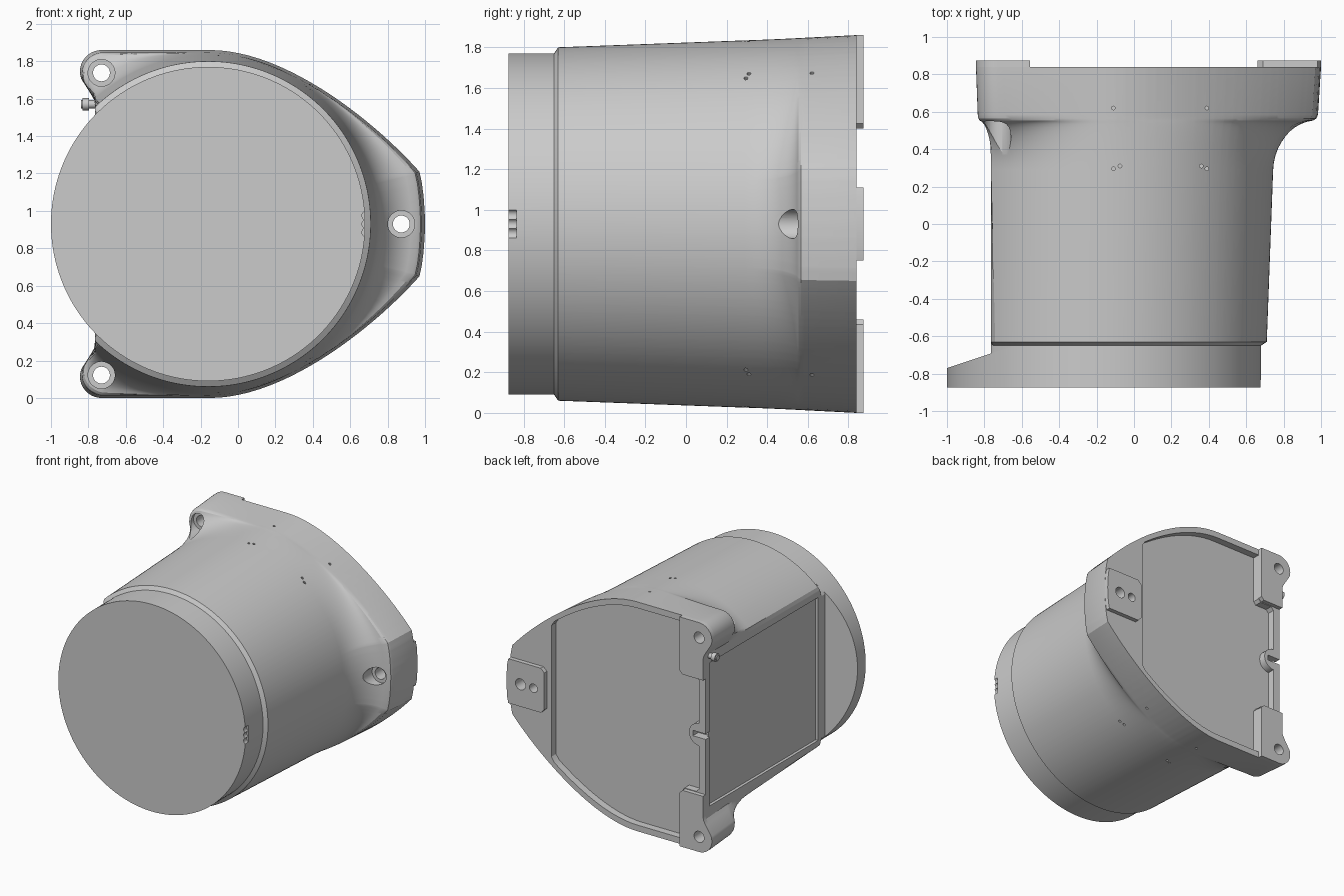
import bpy, bmesh, math
from mathutils import Vector, Matrix
from mathutils.geometry import interpolate_bezier

if "Cube" in bpy.data.objects:
    bpy.data.objects.remove(bpy.data.objects["Cube"])

CX, CZ, FLAT = -0.16, 0.93, -0.765   # barrel axis and flat side plane
EARS = [(-0.73, 1.738), (-0.73, 0.122)]


def make(name, bm):
    bmesh.ops.recalc_face_normals(bm, faces=bm.faces[:])
    me = bpy.data.meshes.new(name)
    bm.to_mesh(me)
    bm.free()
    ob = bpy.data.objects.new(name, me)
    bpy.context.collection.objects.link(ob)
    return ob


def loft(name, rings):
    bm = bmesh.new()
    vs = [[bm.verts.new(p) for p in r] for r in rings]
    n = len(vs[0])
    for a, b in zip(vs, vs[1:]):
        for i in range(n):
            bm.faces.new((a[i], a[(i + 1) % n], b[(i + 1) % n], b[i]))
    bm.faces.new(vs[0])
    bm.faces.new(vs[-1])
    return make(name, bm)


def prism(name, pts, y0, y1):
    return loft(name, [[(x, y, z) for x, z in pts] for y in (y0, y1)])


def circle(x, z, r, n=32):
    return [(x + r * math.cos(2 * math.pi * i / n), z + r * math.sin(2 * math.pi * i / n)) for i in range(n)]


def rect(x0, x1, z0, z1):
    return [(x0, z0), (x1, z0), (x1, z1), (x0, z1)]


def cut(ob, cutter):
    m = ob.modifiers.new("cut", 'BOOLEAN')
    m.operation, m.solver, m.object = 'DIFFERENCE', 'EXACT', cutter
    bpy.context.view_layer.objects.active = ob
    bpy.ops.object.modifier_apply(modifier=m.name)
    bpy.data.objects.remove(cutter)


def mirror(pts):
    return [(x, 2 * CZ - z) for x, z in reversed(pts)]


# Flange outline, upper half from right tip to the flat side
curve = interpolate_bezier(Vector((0.97, 1.21, 0)), Vector((0.72, 1.49, 0)),
                           Vector((0.25, 1.86, 0)), Vector((-0.15, 1.86, 0)), 24)
top_curve = [(p.x, p.y) for p in curve]
ear_arc = [(EARS[0][0] + 0.115 * math.cos(math.radians(a)),
            1.745 + 0.115 * math.sin(math.radians(a))) for a in range(90, 206, 10)]
upper = [(1.0, CZ), (0.998, 1.0), (0.992, 1.08), (0.983, 1.15)] + top_curve + \
    [(-0.4, 1.86)] + ear_arc + [(-0.79, 1.63), (-0.77, 1.595), (FLAT, 1.56)]
outline = upper + mirror(upper)[:-1]


def outline_r(a):
    d = (math.cos(a), math.sin(a))
    best = 0
    for (x0, z0), (x1, z1) in zip(outline, outline[1:] + outline[:1]):
        px, pz, ex, ez = x0 - CX, z0 - CZ, x1 - x0, z1 - z0
        den = d[0] * ez - d[1] * ex
        if abs(den) < 1e-9:
            continue
        r = (px * ez - pz * ex) / den
        s = (px * d[1] - pz * d[0]) / den
        if r > 0 and -1e-6 <= s <= 1 + 1e-6:
            best = max(best, r)
    return best


def barrel_r(a, R):
    c = math.cos(a)
    return min(R, (FLAT - CX) / c) if c < -0.1 else R


# Housing: round barrel flaring into the flange with a concave fillet
angles = {round(2 * math.pi * i / 240, 4) for i in range(240)}
angles |= {round(math.atan2(z - CZ, x - CX) % (2 * math.pi), 4) for x, z in outline}
clean = []
for a in sorted(angles):
    if not clean or a - clean[-1] > 0.003:
        clean.append(a)
flange = [outline_r(a) for a in clean]
sections = [(-0.70, 0.838, 0, 1), (-0.65, 0.839, 0, 1), (-0.63, 0.87, 0, 1)]
for i in range(11):
    b = math.radians(8.4 * i)
    sections.append((0.29 + 0.265 * math.sin(b), 0.904 + 0.008 * math.sin(b), 1 - math.cos(b), 0.985))
sections += [(0.565, 0.913, 0.97, 0.985), (0.585, 0.915, 1, 0.986), (0.84, 0.92, 1, 1)]
rings = []
for y, R, t, k in sections:
    ring = []
    for a, f in zip(clean, flange):
        k2 = 1 if math.cos(a) < -0.68 else k
        r = barrel_r(a, R) * (1 - t) + f * k2 * t
        ring.append((CX + r * math.cos(a), y, CZ + r * math.sin(a)))
    rings.append(ring)
housing = loft("housing", rings)

# Shallow recess in the back face, with a half-round boss at the flat side
arc = [(x, z - 0.05) for x, z in top_curve if -0.55 < x < 0.62]
half = [(0.62, arc[0][1] - 0.04)] + arc + [(-0.4, 1.81), (-0.555, 1.81), (-0.555, 1.42),
                                          (-0.575, 1.395), (-0.68, 1.395), (-0.705, 1.37)]
boss = [(-0.705 + 0.09 * math.sin(math.radians(a)), CZ + 0.09 * math.cos(math.radians(a)))
        for a in range(0, 181, 15)]
cut(housing, prism("recess_cutter", half + boss + mirror(half), 0.78, 0.95))
cut(housing, prism("slot_cutter", rect(-0.8, -0.65, CZ - 0.022, CZ + 0.022), 0.77, 0.95))

# Framed rectangular panel on the flat side
cut(housing, prism("panel_cutter", rect(-0.9, -0.742, 0.35, 1.51), -0.60, 0.79))

# Raised pads on the back of the flange
pad = [p for p in upper if p[0] <= -0.555 and p[1] > 1.4]
pad = [(-0.555, 1.86)] + pad + [(FLAT, 1.4), (-0.58, 1.4), (-0.555, 1.425)]
pads = [prism("ear_pad_top", pad, 0.84, 0.875), prism("ear_pad_bottom", mirror(pad), 0.84, 0.875)]
tab = [(0.69, 0.75), (0.982, 0.75), (0.993, 0.8), (1.0, CZ), (0.993, 1.06), (0.982, 1.11),
       (0.69, 1.11), (0.66, 1.08), (0.66, 0.78)]
tip_pad = prism("tip_pad", tab, 0.84, 0.875)

# Mounting holes with counterbores, plus a blind locating hole
for (x, z), p in zip(EARS + [(0.873, CZ)], pads + [tip_pad]):
    cut(housing, prism("bore_cutter", circle(x, z, 0.072), 0.1, 0.575))
    cut(housing, prism("hole_cutter", circle(x, z, 0.045), 0.5, 1.0))
    cut(p, prism("hole_cutter", circle(x, z, 0.045), 0.5, 1.0))
for ob in (housing, tip_pad):
    cut(ob, prism("blind_cutter", circle(0.757, CZ, 0.035), 0.7, 1.0))

# Pin holes on top and underside
bm = bmesh.new()
for x, y in [(-0.11, 0.62), (0.39, 0.62), (-0.11, 0.295), (-0.075, 0.31), (0.36, 0.31), (0.39, 0.295)]:
    h = math.sqrt(0.9 ** 2 - (x - CX) ** 2)
    for s in (-1, 1):
        bmesh.ops.create_cone(bm, cap_ends=True, segments=10, radius1=0.01, radius2=0.01, depth=0.2,
                              matrix=Matrix.Translation((x, y, CZ + s * (h + 0.05))))
cut(housing, make("pin_cutter", bm))

# Front disc, its overhanging lip bevelled towards the flat side
disc = prism("front_disc", circle(CX, CZ, 0.84, 160), -0.875, -0.65)
bm = bmesh.new()
bm.from_mesh(disc.data)
res = bmesh.ops.bisect_plane(bm, geom=bm.verts[:] + bm.edges[:] + bm.faces[:], plane_co=(-1, -0.77, 0),
                             plane_no=(-0.08, 0.24, 0), clear_outer=True)
bmesh.ops.holes_fill(bm, edges=[e for e in bm.edges if e.is_boundary])
bmesh.ops.recalc_face_normals(bm, faces=bm.faces[:])
bm.to_mesh(disc.data)
bm.free()
for z in (0.885, CZ, 0.975):
    cut(disc, prism("notch_cutter", circle(0.69, z, 0.027, 20), -0.95, -0.835))

# Small connector stub beside the upper ear
bm = bmesh.new()
for r, x in ((0.033, -0.815), (0.022, -0.79)):
    bmesh.ops.create_cone(bm, cap_ends=True, segments=16, radius1=r, radius2=r, depth=0.035 if r > 0.03 else 0.1,
                          matrix=Matrix.Translation((x, 0.79, 1.57)) @ Matrix.Rotation(math.pi / 2, 4, 'Y'))
stub = make("connector_stub", bm)

# Smooth shading with sharp edges kept
bpy.ops.object.select_all(action='DESELECT')
for ob in [housing, disc, stub, tip_pad] + pads:
    ob.select_set(True)
bpy.context.view_layer.objects.active = housing
bpy.ops.object.shade_smooth_by_angle(angle=math.radians(25))
